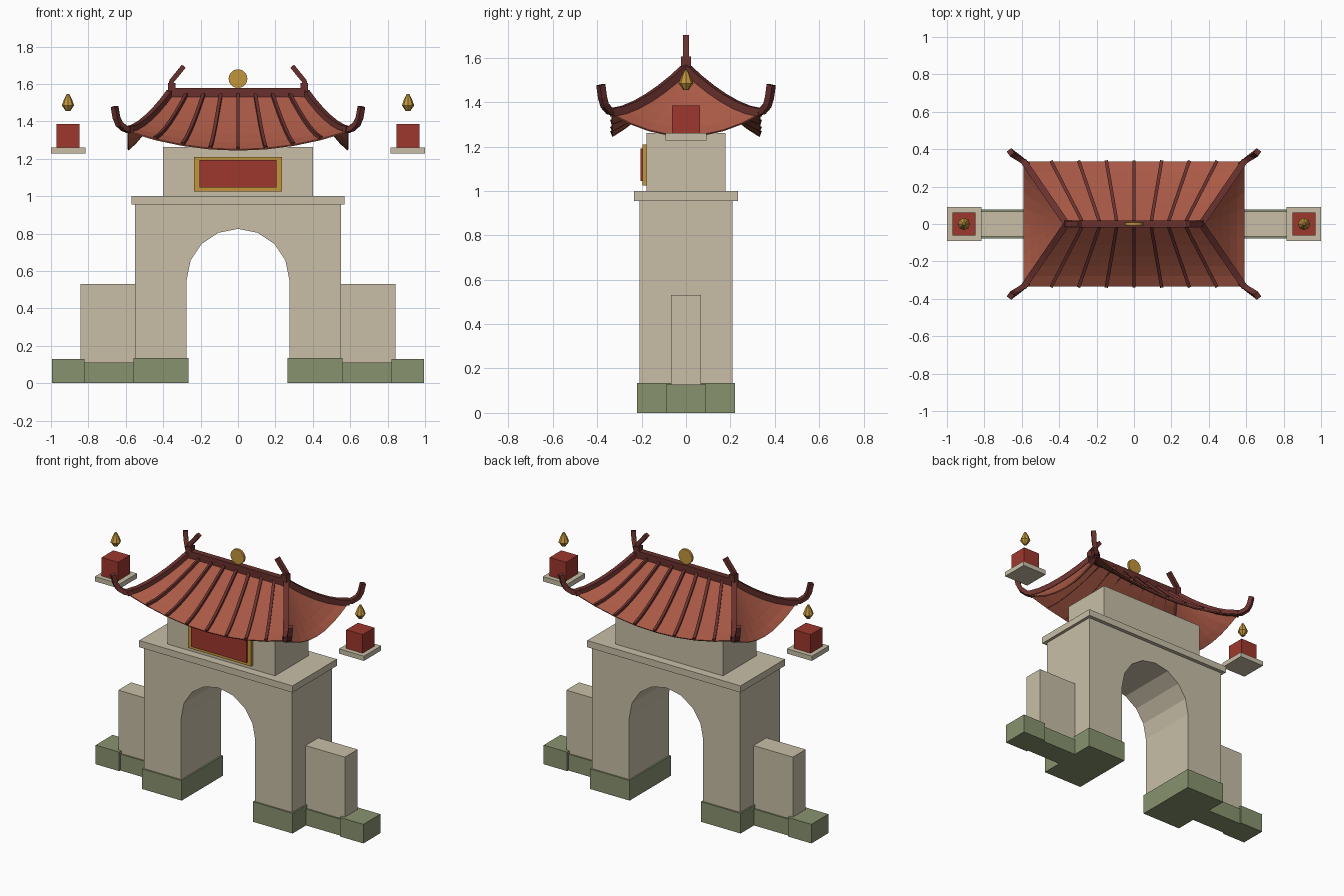
import bpy, bmesh, math
from mathutils import Vector

if "Cube" in bpy.data.objects:
    bpy.data.objects.remove(bpy.data.objects["Cube"], do_unlink=True)


def material(name, r, g, b):
    m = bpy.data.materials.new(name)
    m.use_nodes = True
    m.diffuse_color = (r, g, b, 1)
    m.node_tree.nodes["Principled BSDF"].inputs["Base Color"].default_value = (r, g, b, 1)
    return m


STONE = material("warm stone", .58, .52, .39)
MOSS = material("moss green", .25, .29, .16)
RED = material("lacquer red", .34, .04, .027)
GOLD = material("gold", .54, .30, .045)
TILE = material("roof tile", .40, .10, .06)
BEAM = material("dark maroon", .14, .031, .027)


def finish(bm, name, mat):
    bmesh.ops.recalc_face_normals(bm, faces=bm.faces)
    me = bpy.data.meshes.new(name)
    bm.to_mesh(me)
    bm.free()
    me.materials.append(mat)
    ob = bpy.data.objects.new(name, me)
    bpy.context.collection.objects.link(ob)
    return ob


def box(name, mat, x, y, z):
    """Box from (low, high) ranges on each axis."""
    bm = bmesh.new()
    bmesh.ops.create_cube(bm, size=1)
    for v in bm.verts:
        v.co = [lo + (c + .5) * (hi - lo) for c, (lo, hi) in zip(v.co, (x, y, z))]
    return finish(bm, name, mat)


def sweep(name, mat, path, side, width, height):
    """Rectangular bar along a path; side is its constant sideways direction."""
    bm = bmesh.new()
    pts = [Vector(p) for p in path]
    side = Vector(side).normalized()
    rings = []
    for i, p in enumerate(pts):
        tangent = (pts[min(i + 1, len(pts) - 1)] - pts[max(i - 1, 0)]).normalized()
        up = side.cross(tangent).normalized()
        rings.append([bm.verts.new(p + side * a * width / 2 + up * b * height / 2)
                      for a, b in ((-1, -1), (1, -1), (1, 1), (-1, 1))])
    for r, s in zip(rings, rings[1:]):
        for k in range(4):
            bm.faces.new((r[k], r[(k + 1) % 4], s[(k + 1) % 4], s[k]))
    bm.faces.new(rings[0])
    bm.faces.new(rings[-1])
    return finish(bm, name, mat)


def both(lo, hi, s):
    return tuple(sorted((lo * s, hi * s)))


# Gate body: arched profile extruded through the depth
R, SPRING = .275, .55
outline = [(-.55, .1), (-.55, .96), (.55, .96), (.55, .1), (R, .1)]
outline += [(R * math.cos(a), SPRING + R * math.sin(a))
            for a in (math.pi * i / 8 for i in range(9))]
outline.append((-R, .1))
bm = bmesh.new()
face = bm.faces.new([bm.verts.new((x, -.21, z)) for x, z in outline])
ext = bmesh.ops.extrude_face_region(bm, geom=[face])
for v in ext["geom"]:
    if isinstance(v, bmesh.types.BMVert):
        v.co.y = .21
finish(bm, "gate_body", STONE)

box("cornice", STONE, (-.57, .57), (-.235, .235), (.955, 1))
box("upper_block", STONE, (-.4, .4), (-.178, .178), (1, 1.262))
box("sign_frame", GOLD, (-.235, .235), (-.195, -.177), (1.025, 1.21))
box("sign_panel", RED, (-.207, .207), (-.205, -.19), (1.045, 1.192))

# Side walls, bases and floating lanterns
for s, tag in ((1, "left"), (-1, "right")):
    box(tag + "_pier_base", MOSS, both(.265, .56, s), (-.22, .22), (0, .135))
    box(tag + "_wall_base", MOSS, both(.55, .83, s), (-.078, .078), (0, .11))
    box(tag + "_end_base", MOSS, both(.82, .995, s), (-.09, .09), (0, .128))
    box(tag + "_wall", STONE, both(.54, .842, s), (-.068, .068), (.1, .53))
    box(tag + "_lantern_plate", STONE, both(.815, 1, s), (-.092, .092), (1.228, 1.26))
    box(tag + "_lantern_box", RED, both(.848, .97, s), (-.062, .062), (1.258, 1.385))
    # Turned finial
    bm = bmesh.new()
    rings = []
    for r, z in ((.012, 1.455), (.033, 1.485), (.022, 1.515), (.007, 1.545)):
        rings.append([bm.verts.new((s * .909 + r * math.cos(k * math.pi / 4),
                                    r * math.sin(k * math.pi / 4), z)) for k in range(8)])
    for a, b in zip(rings, rings[1:]):
        for k in range(8):
            bm.faces.new((a[k], a[(k + 1) % 8], b[(k + 1) % 8], b[k]))
    bm.faces.new(rings[0])
    bm.faces.new(rings[-1])
    finish(bm, tag + "_finial", GOLD)

# Hipped roof with concave slopes and sagging eaves
RIDGE, EAVE_X, EAVE_Y = .36, .59, .335


def roof_point(u, v, end=False, s=1):
    """u runs along the eave (-1 to 1), v from the ridge (0) to the eave (1)."""
    half = RIDGE + (EAVE_X - RIDGE) * v
    z = 1.35 + .2 * (1 - v) ** 1.6 - .1 * (1 - u * u) * v ** 1.5
    return Vector((s * half, EAVE_Y * u * v, z)) if end else Vector((u * half, s * EAVE_Y * v, z))


NU, NV = 8, 6
bm = bmesh.new()
for end in (False, True):
    for s in (1, -1):
        grid = [[bm.verts.new(roof_point(2 * i / NU - 1, j / NV, end, s))
                 for i in range(NU + 1)] for j in range(NV + 1)]
        for j in range(NV):
            for i in range(NU):
                bm.faces.new((grid[j][i], grid[j][i + 1], grid[j + 1][i + 1], grid[j + 1][i]))
bmesh.ops.remove_doubles(bm, verts=bm.verts, dist=.0005)
bmesh.ops.recalc_face_normals(bm, faces=bm.faces)
if sum(f.normal.z for f in bm.faces) < 0:
    bmesh.ops.reverse_faces(bm, faces=bm.faces)
me = bpy.data.meshes.new("roof")
bm.to_mesh(me)
bm.free()
me.materials.append(TILE)
roof = bpy.data.objects.new("roof", me)
bpy.context.collection.objects.link(roof)
solid = roof.modifiers.new("thickness", 'SOLIDIFY')
solid.thickness = .008
solid.offset = -1

# Tile ribs on the front and back slopes
for s, tag in ((-1, "front"), (1, "back")):
    for k in range(-3, 4):
        path = [roof_point(k / 4, j / NV, False, s) + Vector((0, 0, .004)) for j in range(NV + 1)]
        run = path[-1] - path[0]
        sweep(f"{tag}_rib_{k + 4}", BEAM, path, (-run.y, run.x, 0), .018, .02)

# Hip beams ending in upturned corner tips
for sx, xtag in ((1, "left"), (-1, "right")):
    for sy, ytag in ((-1, "front"), (1, "back")):
        path = []
        for j in range(NV + 1):
            p = roof_point(1, j / NV)
            path.append((sx * p.x, sy * p.y, p.z + .004))
        run = Vector(path[-1]) - Vector(path[0])
        side = (-run.y, run.x, 0)
        sweep(f"{ytag}_{xtag}_hip", BEAM, path, side, .034, .036)
        tip = [(.57, .318, 1.353), (.605, .345, 1.36), (.635, .366, 1.385),
               (.65, .376, 1.42), (.66, .384, 1.478)]
        sweep(f"{ytag}_{xtag}_corner_tip", BEAM,
              [(sx * x, sy * y, z) for x, y, z in tip], side, .03, .03)

    # Horns on the ends of the ridge
    box(xtag + "_ridge_cap", BEAM, both(.335, .375, sx), (-.022, .022), (1.53, 1.605))
    horn = [(.36, 1.58), (.355, 1.615), (.33, 1.645), (.29, 1.695)]
    sweep(xtag + "_ridge_horn", BEAM, [(sx * x, 0, z) for x, z in horn],
          (0, 1, 0), .028, .026)

box("ridge_beam", BEAM, (-.365, .365), (-.02, .02), (1.53, 1.578))

# Gold disc on the ridge
bm = bmesh.new()
bmesh.ops.create_cone(bm, cap_ends=True, segments=20, radius1=.05, radius2=.05, depth=.016)
for v in bm.verts:
    v.co = (v.co.x, v.co.z, 1.628 + v.co.y)
finish(bm, "ridge_disc", GOLD)
